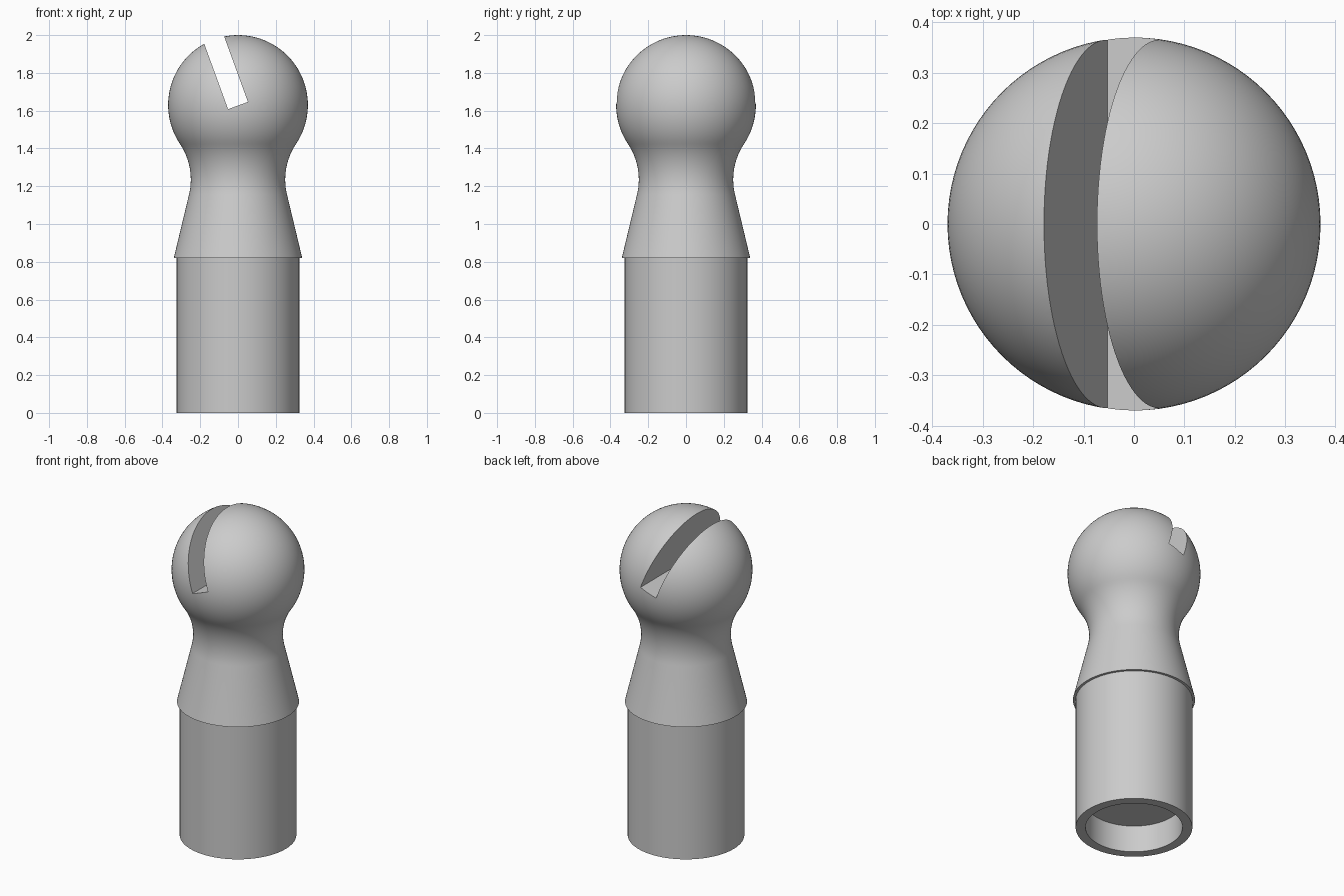
import bpy
import bmesh
import math
from mathutils import Vector

cube = bpy.data.objects.get("Cube")
if cube:
    bpy.data.objects.remove(cube, do_unlink=True)

SEGMENTS = 96
HEAD_Z, HEAD_R = 1.63, 0.37
NECK_Z, NECK_R, FILLET_R = 1.235, 0.25, 0.34

grey = bpy.data.materials.new("plain grey")
grey.use_nodes = True
colour = (0.6, 0.6, 0.6, 1)
grey.diffuse_color = colour
grey.node_tree.nodes["Principled BSDF"].inputs["Base Color"].default_value = colour


def arc(cx, cz, r, start, end, steps):
    """Points (radius, height) along an arc, angles in radians."""
    angles = [start + (end - start) * i / steps for i in range(steps + 1)]
    return [(cx + r * math.cos(a), cz + r * math.sin(a)) for a in angles]


def finish(name, bm):
    mesh = bpy.data.meshes.new(name)
    bmesh.ops.recalc_face_normals(bm, faces=bm.faces)
    bm.to_mesh(mesh)
    bm.free()
    obj = bpy.data.objects.new(name, mesh)
    mesh.materials.append(grey)
    bpy.context.collection.objects.link(obj)
    return obj


def lathe(name, profile):
    bm = bmesh.new()
    verts = [bm.verts.new((r, 0, z)) for r, z in profile]
    edges = [bm.edges.new(pair) for pair in zip(verts, verts[1:])]
    bmesh.ops.spin(bm, geom=verts + edges, cent=(0, 0, 0), axis=(0, 0, 1),
                   angle=math.tau, steps=SEGMENTS, use_duplicate=False)
    bmesh.ops.remove_doubles(bm, verts=bm.verts, dist=0.0001)
    return finish(name, bm)


# Hollow stem end, collar step and tapered body
profile = [(0, 0.165), (0.27, 0.165), (0.27, 0), (0.325, 0), (0.325, 0.82), (0.34, 0.82)]

# Concave neck tangent to the taper below and the round head above
neck_x = NECK_R + FILLET_R
join = math.atan2(HEAD_Z - NECK_Z, -neck_x)
profile += arc(neck_x, NECK_Z, FILLET_R, math.pi + math.radians(13.5), join, 16)

# Round head, ending on the axis
profile += arc(0, HEAD_Z, HEAD_R, join - math.pi, math.pi / 2, 40)[1:-1]
profile.append((0, HEAD_Z + HEAD_R))
piece = lathe("slotted_peg", profile)

# Tilted slot through the head, with its floor at the head centre
bm = bmesh.new()
bmesh.ops.create_cube(bm, size=1)
bmesh.ops.scale(bm, vec=Vector((0.112, 1, 0.8)), verts=bm.verts)
bmesh.ops.translate(bm, vec=(0, 0, 0.4), verts=bm.verts)
cutter = finish("slot_cutter", bm)
cutter.location.z = HEAD_Z - 0.003
cutter.rotation_euler.y = math.radians(-20)
cutter.hide_render = True
bpy.context.view_layer.update()

slot = piece.modifiers.new("slot", 'BOOLEAN')
slot.operation = 'DIFFERENCE'
slot.solver = 'EXACT'
slot.object = cutter

bpy.ops.object.select_all(action='DESELECT')
piece.select_set(True)
bpy.context.view_layer.objects.active = piece
bpy.ops.object.modifier_apply(modifier=slot.name)
bpy.data.objects.remove(cutter, do_unlink=True)
bpy.ops.object.shade_smooth_by_angle(angle=math.radians(30))
